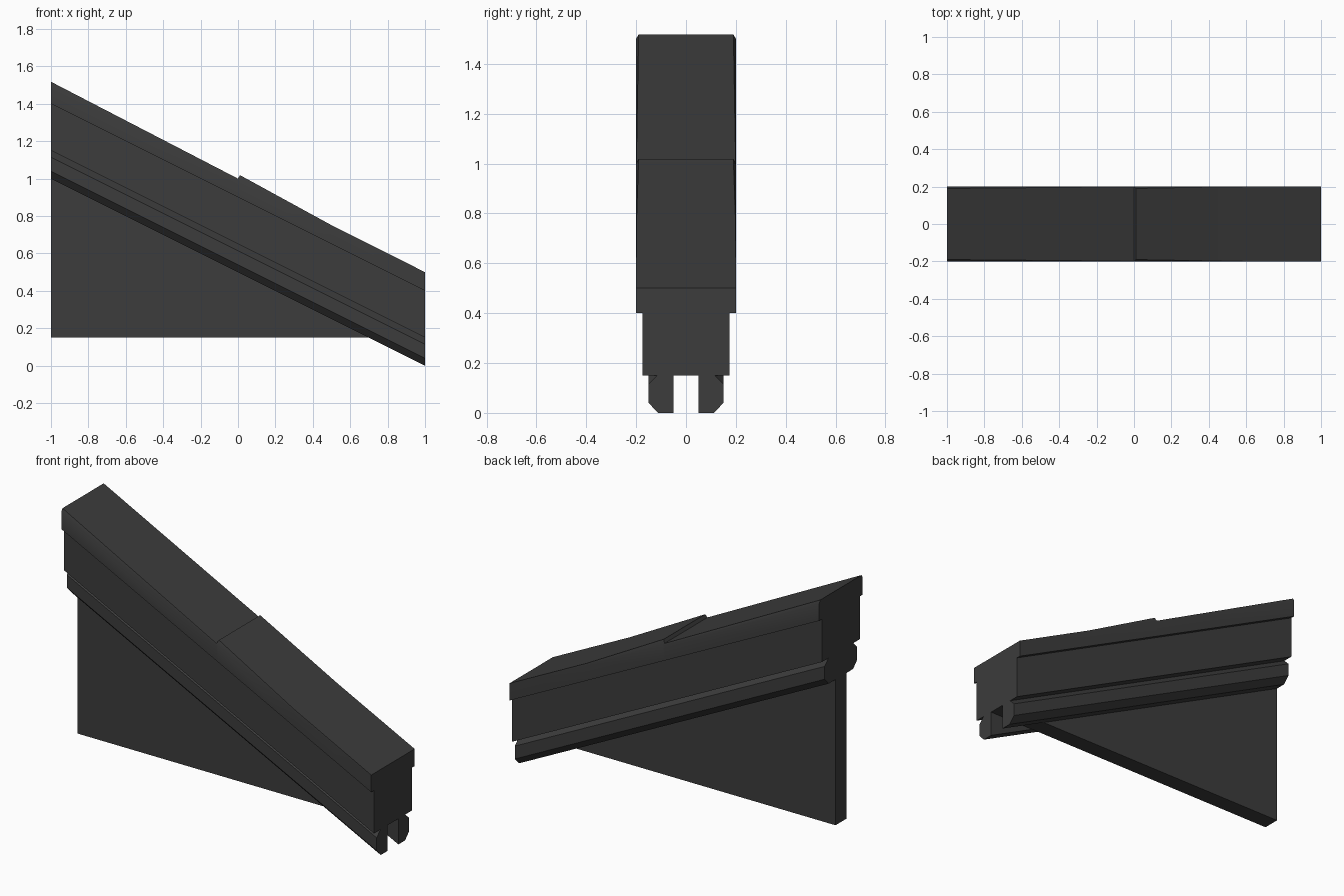
import bpy, bmesh, math

if "Cube" in bpy.data.objects:
    bpy.data.objects.remove(bpy.data.objects["Cube"])

mat = bpy.data.materials.new("dark_grey")
mat.diffuse_color = (0.045, 0.045, 0.045, 1)
mat.use_nodes = True
mat.node_tree.nodes["Principled BSDF"].inputs["Base Color"].default_value = mat.diffuse_color


def loft(name, sections):
    """Skin equal-length closed loops and cap both ends."""
    bm = bmesh.new()
    rings = [[bm.verts.new(p) for p in s] for s in sections]
    n = len(rings[0])
    for a, b in zip(rings, rings[1:]):
        for i in range(n):
            j = (i + 1) % n
            bm.faces.new((a[i], a[j], b[j], b[i]))
    bm.faces.new(rings[0])
    bm.faces.new(rings[-1])
    bmesh.ops.recalc_face_normals(bm, faces=bm.faces[:])
    mesh = bpy.data.meshes.new(name)
    bm.to_mesh(mesh)
    bm.free()
    ob = bpy.data.objects.new(name, mesh)
    bpy.context.collection.objects.link(ob)
    mesh.materials.append(mat)
    bpy.context.view_layer.objects.active = ob
    ob.select_set(True)
    bpy.ops.object.shade_smooth_by_angle(angle=math.radians(30))
    ob.select_set(False)
    return ob


# Sloped beam: half profile (y, z) mirrored, from the groove out to the top edge
half = [(0.05, 0.15), (0.05, 0), (0.112, 0), (0.15, 0.04), (0.15, 0.115),
        (0.115, 0.15), (0.175, 0.15), (0.175, 0.4), (0.2, 0.4)]


def beam_section(x, shoulder, top_y, top_z):
    pts = half + [(0.2, shoulder), (top_y, top_z)]
    loop = pts + [(-y, z) for y, z in reversed(pts)]
    drop = 0.5 * (1 - x)
    return [(x, y, z + drop) for y, z in loop]


# Capping stones bulge at their upper ends, with a small step mid-slope
stations = [(-1, 0.5, 0.19, 0.518), (0, 0.49, 0.199, 0.5),
            (0.01, 0.5, 0.19, 0.524), (0.5, 0.49, 0.199, 0.501),
            (1, 0.49, 0.2, 0.5)]
loft("sloped_beam", [beam_section(*s) for s in stations])

# Triangular panel held in the groove under the beam
tri = [(-1, 0.15), (1, 0.15), (-1, 1.15)]
loft("infill_panel", [[(x, y, z) for x, z in tri] for y in (-0.05, 0.05)])
